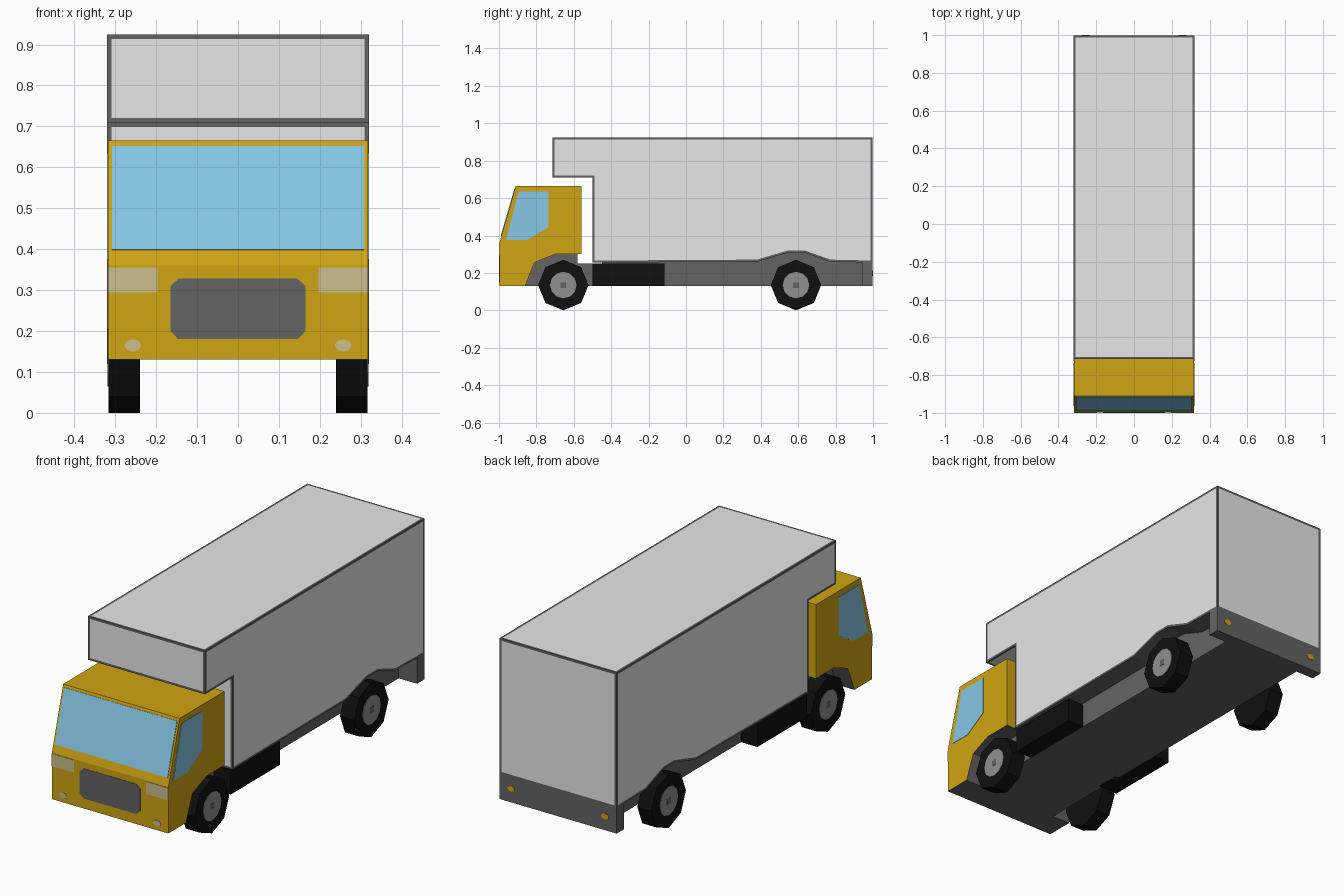
import bpy, bmesh, math
from mathutils import Matrix, Vector

if "Cube" in bpy.data.objects:
    bpy.data.objects.remove(bpy.data.objects["Cube"])


def material(name, rgb):
    m = bpy.data.materials.new(name)
    m.diffuse_color = (*rgb, 1)
    m.use_nodes = True
    m.node_tree.nodes["Principled BSDF"].inputs["Base Color"].default_value = m.diffuse_color
    return m


YELLOW = material("cab yellow", (0.63, 0.375, 0.006))
LIGHT = material("panel light grey", (0.83, 0.83, 0.83))
GREY = material("dark grey", (0.127, 0.127, 0.127))
BLACK = material("rubber black", (0.005, 0.005, 0.005))
GLASS = material("window blue", (0.242, 0.578, 0.79))
HUB = material("hub grey", (0.28, 0.28, 0.28))
LAMP = material("lamp cream", (0.60, 0.53, 0.27))


def finish(bm, name, mats):
    bmesh.ops.recalc_face_normals(bm, faces=bm.faces)
    me = bpy.data.meshes.new(name)
    bm.to_mesh(me)
    bm.free()
    for m in mats:
        me.materials.append(m)
    ob = bpy.data.objects.new(name, me)
    bpy.context.collection.objects.link(ob)
    return ob


def prism_bm(pts, a, b, axis="x"):
    """Extrude a 2D outline: (y, z) along x, or (x, z) along y."""
    place = (lambda p, t: (t, p[0], p[1])) if axis == "x" else (lambda p, t: (p[0], t, p[1]))
    bm = bmesh.new()
    face = bm.faces.new([bm.verts.new(place(p, a)) for p in pts])
    ext = bmesh.ops.extrude_face_region(bm, geom=[face])["geom"]
    shift = Vector(place((0, 0), b - a))
    bmesh.ops.translate(bm, verts=[v for v in ext if isinstance(v, bmesh.types.BMVert)], vec=shift)
    bmesh.ops.recalc_face_normals(bm, faces=bm.faces)
    return bm


def prism(name, mat, pts, a, b, axis="x"):
    return finish(prism_bm(pts, a, b, axis), name, [mat])


def rect(u0, u1, v0, v1):
    return [(u0, v0), (u1, v0), (u1, v1), (u0, v1)]


def ring(cx, cz, rx, rz, n):
    return [(cx + rx * math.cos(i * math.tau / n), cz + rz * math.sin(i * math.tau / n)) for i in range(n)]


W = 0.32

# cab with wheel arches; underside and arches grey
bm = prism_bm([(-0.998, 0.13), (-0.998, 0.36), (-0.91, 0.665), (-0.56, 0.665), (-0.56, 0.30),
               (-0.70, 0.30), (-0.81, 0.255), (-0.86, 0.13)], -W + 0.002, W - 0.002)
for f in bm.faces:
    f.material_index = 1 if f.normal.z < -0.1 else 0
finish(bm, "cab", [YELLOW, GREY])

# cargo box: every panel inset inside a thin grey frame
bm = prism_bm([(-0.50, 0.255), (-0.50, 0.71), (-0.715, 0.71), (-0.715, 0.925), (0.998, 0.925),
               (0.998, 0.255), (0.77, 0.26), (0.63, 0.31), (0.55, 0.31), (0.38, 0.26)], -W, W)
panels = [f for f in bm.faces if not (f.normal.z < -0.1 and f.calc_center_median().z < 0.4)]
for f in panels:
    f.material_index = 1
rims = bmesh.ops.inset_individual(bm, faces=panels, thickness=0.011, use_even_offset=True)["faces"]
for f in rims:
    f.material_index = 0
finish(bm, "cargo_box", [GREY, LIGHT])

# chassis and rear bumper
prism("chassis", GREY, [(-0.86, 0.13), (0.95, 0.13), (0.95, 0.32), (-0.45, 0.32), (-0.45, 0.25),
                        (-0.58, 0.25), (-0.58, 0.32), (-0.86, 0.32)], -0.22, 0.22)
prism("rear_bumper", GREY, rect(0.94, 0.998, 0.13, 0.256), -W, W)

# windscreen plate lying on the sloped front
foot, head = Vector((-0.998, 0.36)), Vector((-0.91, 0.665))
lo, hi = foot.lerp(head, 0.125), foot.lerp(head, 0.955)
out = Vector((-0.003, 0.001))
prism("windscreen", GLASS, [lo, lo + out, hi + out, hi], -0.308, 0.308)

# grille with clipped corners
prism("grille", GREY, [(-0.165, 0.20), (-0.145, 0.18), (0.145, 0.18), (0.165, 0.20),
                       (0.165, 0.31), (0.145, 0.328), (-0.145, 0.328), (-0.165, 0.31)], -1.0, -0.99, "y")

# parts on both sides
for side, s in (("left", -1), ("right", 1)):
    prism(side + "_window", GLASS, [(-0.963, 0.375), (-0.85, 0.375), (-0.735, 0.445),
                                    (-0.735, 0.635), (-0.895, 0.635)], s * 0.314, s * W)
    prism(side + "_headlight", LAMP, rect(s * 0.197, s * 0.318, 0.294, 0.355), -1.0, -0.994, "y")
    prism(side + "_fog_lamp", LAMP, ring(s * 0.257, 0.165, 0.021, 0.015, 8), -1.0, -0.994, "y")
    prism(side + "_rear_lamp", YELLOW, ring(s * 0.257, 0.198, 0.021, 0.015, 8), 0.994, 1.0, "y")
    prism(side + "_tank", BLACK, rect(-0.50, -0.115, 0.13, 0.25), s * 0.2, s * 0.31)
    for end, y in (("front", -0.656), ("rear", 0.588)):
        name = f"{end}_{side}_"
        prism(name + "tyre", BLACK, ring(y, 0.135, 0.135, 0.135, 8), s * 0.24, s * 0.317)
        prism(name + "hub", HUB, ring(y, 0.135, 0.071, 0.071, 12), s * 0.31, s * 0.319)
        prism(name + "hub_cap", GREY, rect(y - 0.015, y + 0.015, 0.12, 0.15), s * 0.315, s * W)
